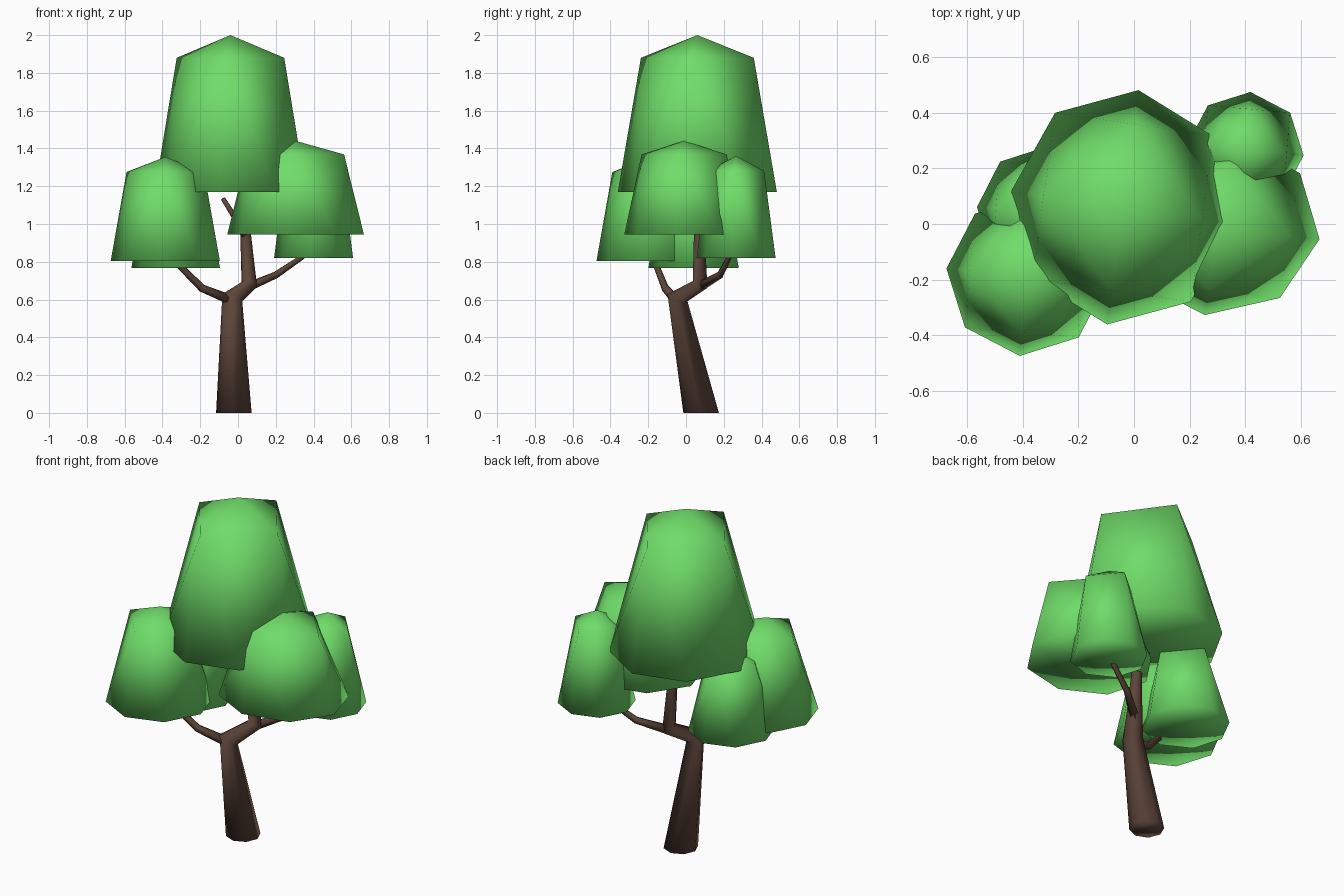
import bpy, bmesh, math
from mathutils import Vector

if "Cube" in bpy.data.objects:
    bpy.data.objects.remove(bpy.data.objects["Cube"])


def material(name, color):
    m = bpy.data.materials.new(name)
    m.diffuse_color = color
    m.use_nodes = True
    m.node_tree.nodes["Principled BSDF"].inputs["Base Color"].default_value = m.diffuse_color
    return m


LEAF = material("leaf_green", (0.16, 0.72, 0.14, 1))
BARK = material("bark_brown", (0.11, 0.06, 0.042, 1))


def finish(name, bm, mat):
    bmesh.ops.recalc_face_normals(bm, faces=bm.faces)
    me = bpy.data.meshes.new(name)
    bm.to_mesh(me)
    bm.free()
    me.materials.append(mat)
    for p in me.polygons:
        p.use_smooth = True
    ob = bpy.data.objects.new(name, me)
    bpy.context.collection.objects.link(ob)
    return ob


def clump(name, x, y, z0, z1, rx, ry, phase):
    """Leaf clump: octagon base, four shoulder corners, low apex."""
    bm = bmesh.new()

    def vert(k, s, h):
        a = math.radians(phase + 45 * k)
        return bm.verts.new((x + rx * s * math.cos(a), y + ry * s * math.sin(a),
                             z0 + (z1 - z0) * h))

    base = [vert(k, 1, 0) for k in range(8)]
    shoulder = [vert(2 * k, 0.71, 0.855) for k in range(4)]
    apex = bm.verts.new((x, y, z1))
    bottom = bm.verts.new((x, y, z0))
    for k in range(4):
        a, b = shoulder[k], shoulder[(k + 1) % 4]
        e0, e1, e2 = base[2 * k], base[2 * k + 1], base[(2 * k + 2) % 8]
        for f in ((apex, a, b), (a, e0, e1), (a, e1, b), (b, e1, e2),
                  (bottom, e1, e0), (bottom, e2, e1)):
            bm.faces.new(f)
    return finish(name, bm, LEAF)


def limb(name, path, sides=8, flat_start=False):
    """Tapered tube along (x, y, z, radius) points."""
    bm = bmesh.new()
    pts = [Vector(p[:3]) for p in path]
    rings = []
    for i, p in enumerate(pts):
        d_in = (p - pts[i - 1]).normalized() if i else Vector()
        d_out = (pts[i + 1] - p).normalized() if i < len(pts) - 1 else Vector()
        t = (d_in + d_out).normalized()
        if i == 0 and flat_start:
            t = Vector((0, 0, 1))
        q = Vector((0, 0, 1)).rotation_difference(t)
        r = path[i][3]
        rings.append([bm.verts.new(p + q @ Vector((r * math.cos(2 * math.pi * k / sides),
                                                   r * math.sin(2 * math.pi * k / sides), 0)))
                      for k in range(sides)])
    for a, b in zip(rings, rings[1:]):
        for k in range(sides):
            n = (k + 1) % sides
            bm.faces.new((a[k], a[n], b[n], b[k]))
    bm.faces.new(rings[0])
    bm.faces.new(rings[-1])
    return finish(name, bm, BARK)


# Foliage
clump("crown_top", -0.04, 0.06, 1.17, 2.0, 0.405, 0.425, -8)
clump("crown_right", 0.305, -0.01, 0.945, 1.44, 0.365, 0.32, -8)
clump("crown_left", -0.385, -0.185, 0.805, 1.355, 0.29, 0.29, -5)
clump("crown_back_right", 0.40, 0.265, 0.82, 1.36, 0.21, 0.21, -5)
clump("crown_back_left", -0.33, 0.04, 0.767, 1.25, 0.235, 0.24, -5)

# Trunk and branches
limb("trunk", [(-0.022, 0.08, 0, 0.094), (-0.03, -0.045, 0.61, 0.056),
               (0.06, 0.075, 0.68, 0.043), (0.04, 0.07, 0.95, 0.028),
               (0.02, 0.065, 1.3, 0.018)], flat_start=True)
limb("branch_left", [(-0.03, -0.05, 0.595, 0.028), (-0.19, -0.11, 0.66, 0.021),
                     (-0.33, -0.165, 0.80, 0.017), (-0.37, -0.18, 0.95, 0.012)], 6)
limb("branch_right", [(0.06, 0.075, 0.67, 0.026), (0.20, 0.18, 0.73, 0.019),
                      (0.34, 0.23, 0.825, 0.014), (0.40, 0.26, 0.95, 0.011)], 6)
limb("twig", [(0.035, 0.06, 0.94, 0.02), (-0.02, 0.04, 1.04, 0.015),
              (-0.08, 0.02, 1.135, 0.012)], 6)
